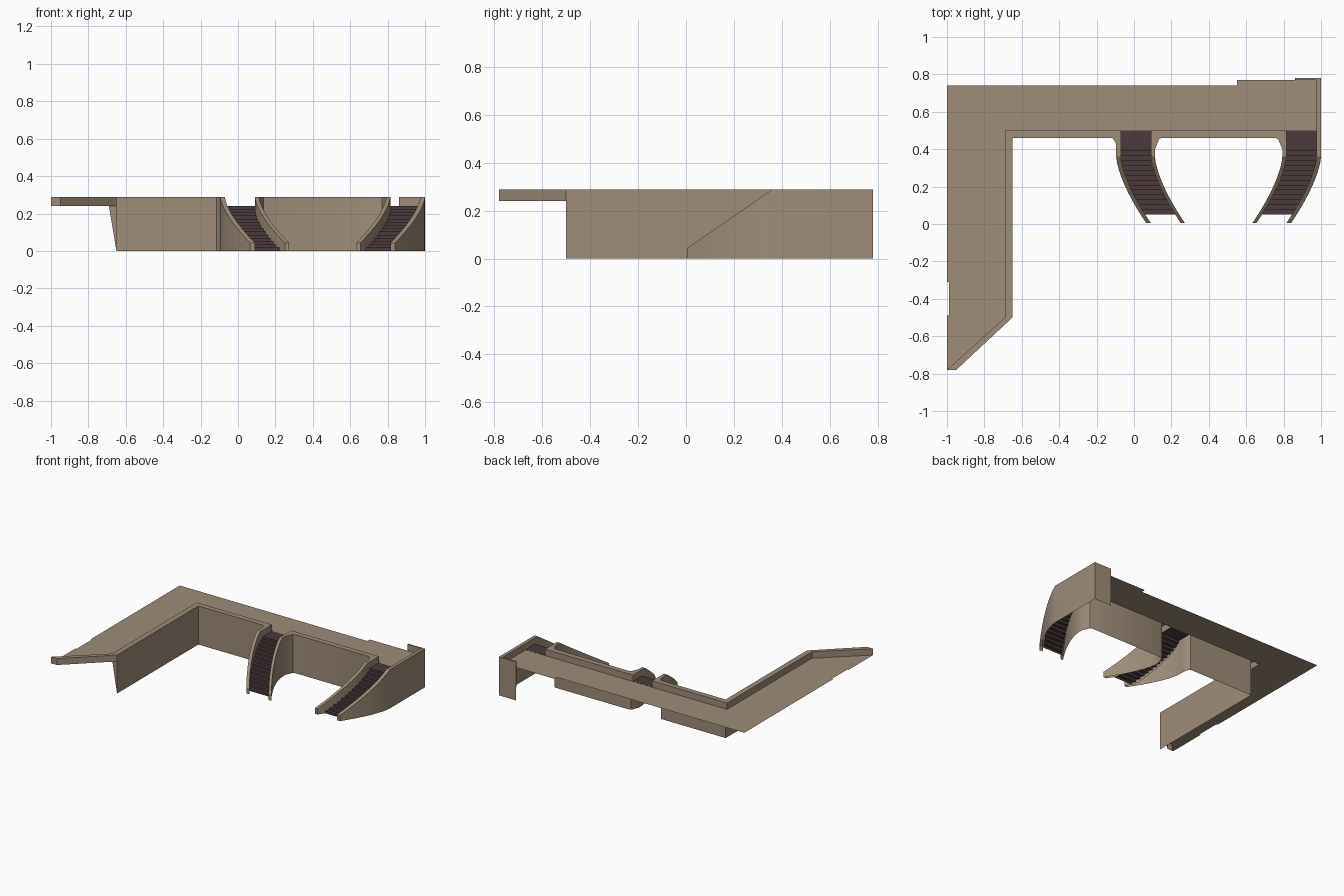
import bpy, math

if "Cube" in bpy.data.objects:
    bpy.data.objects.remove(bpy.data.objects["Cube"])

TOP, FLOOR, MIRROR = 0.288, 0.24, 0.905   # parapet top, floor level, stair mirror sum
Y_HI, Y_LO, STEPS = 0.39, 0.05, 14


def material(name, rgb):
    m = bpy.data.materials.new(name)
    m.diffuse_color = (*rgb, 1)
    m.use_nodes = True
    m.node_tree.nodes["Principled BSDF"].inputs["Base Color"].default_value = m.diffuse_color
    return m


STONE = material("tan stone", (0.345, 0.265, 0.19))
TREAD = material("dark brown tread", (0.072, 0.042, 0.045))


def make(name, verts, faces, mat, smooth=False):
    me = bpy.data.meshes.new(name)
    me.from_pydata(verts, [], faces)
    me.materials.append(mat)
    ob = bpy.data.objects.new(name, me)
    bpy.context.collection.objects.link(ob)
    if smooth:
        bpy.ops.object.select_all(action='DESELECT')
        ob.select_set(True)
        bpy.context.view_layer.objects.active = ob
        bpy.ops.object.shade_smooth_by_angle(angle=math.radians(30))
    return ob


def bend(y):                      # sideways sweep of the stairs
    return 0.16 * max(0.0, (0.36 - y) / 0.355) ** 1.5


def rail_z(y, x):                 # top of parapet, sloping along stairs
    return min(TOP, 0.04 + 0.69 * y) if x > -0.3 else TOP


def step_z(y):
    return FLOOR * min(1, max(0, (y - Y_LO) / (Y_HI - Y_LO)))


def low_z(y, x):                  # foot of the inner parapet face
    return FLOOR if y > Y_HI or x < -0.3 else max(0, step_z(y) - 0.02)


def strip(name, outer, inner, base=0.0):
    """Open wall: outer face, coping and inner face; exterior on the right."""
    v, f = [], []
    for (ox, oy), (ix, iy) in zip(outer, inner):
        v += [(ox, oy, base), (ox, oy, rail_z(oy, ox)),
              (ix, iy, rail_z(iy, ix)), (ix, iy, low_z(iy, ix))]
    for i in range(len(outer) - 1):
        a, b = 4 * i, 4 * i + 4
        f += [(a + k, b + k, b + k + 1, a + k + 1) for k in range(3)]
    e = len(v) - 4
    f += [(0, 1, 2, 3), (e + 3, e + 2, e + 1, e)]
    return make(name, v, f, STONE, True)


def flip(pts):
    return [(MIRROR - x, y) for x, y in reversed(pts)]


# Stair rail paths, listed from top to bottom
ys = [0.36 - 0.355 * i / 12 for i in range(13)]
left_out = [(-0.095 + bend(y), y) for y in ys]
left_in = [(-0.07 + bend(y), y) for y in ys]
right_out = [(0.112 + bend(y), y) for y in ys]
right_in = [(0.09 + bend(y), y) for y in ys]

# Floor sheet
outline = [(-1, -0.78), (-0.69, -0.5), (-0.69, 0.5), (0.975, 0.5), (0.975, 0.77),
           (0.55, 0.77), (0.55, 0.74), (-1, 0.74), (-1, -0.31), (-0.99, -0.31),
           (-0.99, -0.49), (-1, -0.49)]
make("terrace_floor", [(x, y, FLOOR) for x, y in outline],
     [tuple(reversed(range(len(outline))))][::-1] and [tuple(range(len(outline)))], STONE)

# Overhanging diagonal parapet
strip("diagonal_parapet", [(-0.95, -0.78), (-0.65, -0.5)],
      [(-1, -0.78), (-0.69, -0.5)], FLOOR)

# Left wall running into the first stair
strip("left_wall",
      [(-0.65, -0.5), (-0.65, 0.46), (-0.115, 0.46), (-0.098, 0.435), (-0.095, 0.40)] + left_out,
      [(-0.69, -0.5), (-0.69, 0.5), (-0.07, 0.5), (-0.07, 0.45), (-0.07, 0.40)] + left_in)

# Middle wall between the stairs
half_o = right_out[::-1] + [(0.112, 0.40), (0.135, 0.455), (0.15, 0.46)]
half_i = right_in[::-1] + [(0.09, 0.40), (0.09, 0.48), (0.09, 0.5)]
strip("middle_wall", half_o + flip(half_o), half_i + flip(half_i))

# Right outer wall with short return at the back
strip("right_wall", flip(left_out) + [(1.0, 0.78), (0.86, 0.78)],
      flip(left_in) + [(0.975, 0.77), (0.86, 0.77)])


# Stair flights
def stairs(name, mirrored):
    prof = [(0.5, FLOOR)]
    for i in range(STEPS):
        y = Y_HI - (Y_HI - Y_LO) * i / (STEPS - 1)
        prof += [(y, FLOOR * (STEPS - i) / STEPS), (y, FLOOR * (STEPS - i - 1) / STEPS)]
    v = []
    for y, z in prof:
        z += 0.0008 if z == FLOOR else 0
        a, b = -0.07 + bend(y), 0.09 + bend(y)
        if mirrored:
            a, b = MIRROR - b, MIRROR - a
        v += [(a, y, z), (b, y, z)]
    make(name, v, [(2 * i, 2 * i + 2, 2 * i + 3, 2 * i + 1) for i in range(len(prof) - 1)], TREAD)


stairs("left_stairs", False)
stairs("right_stairs", True)
